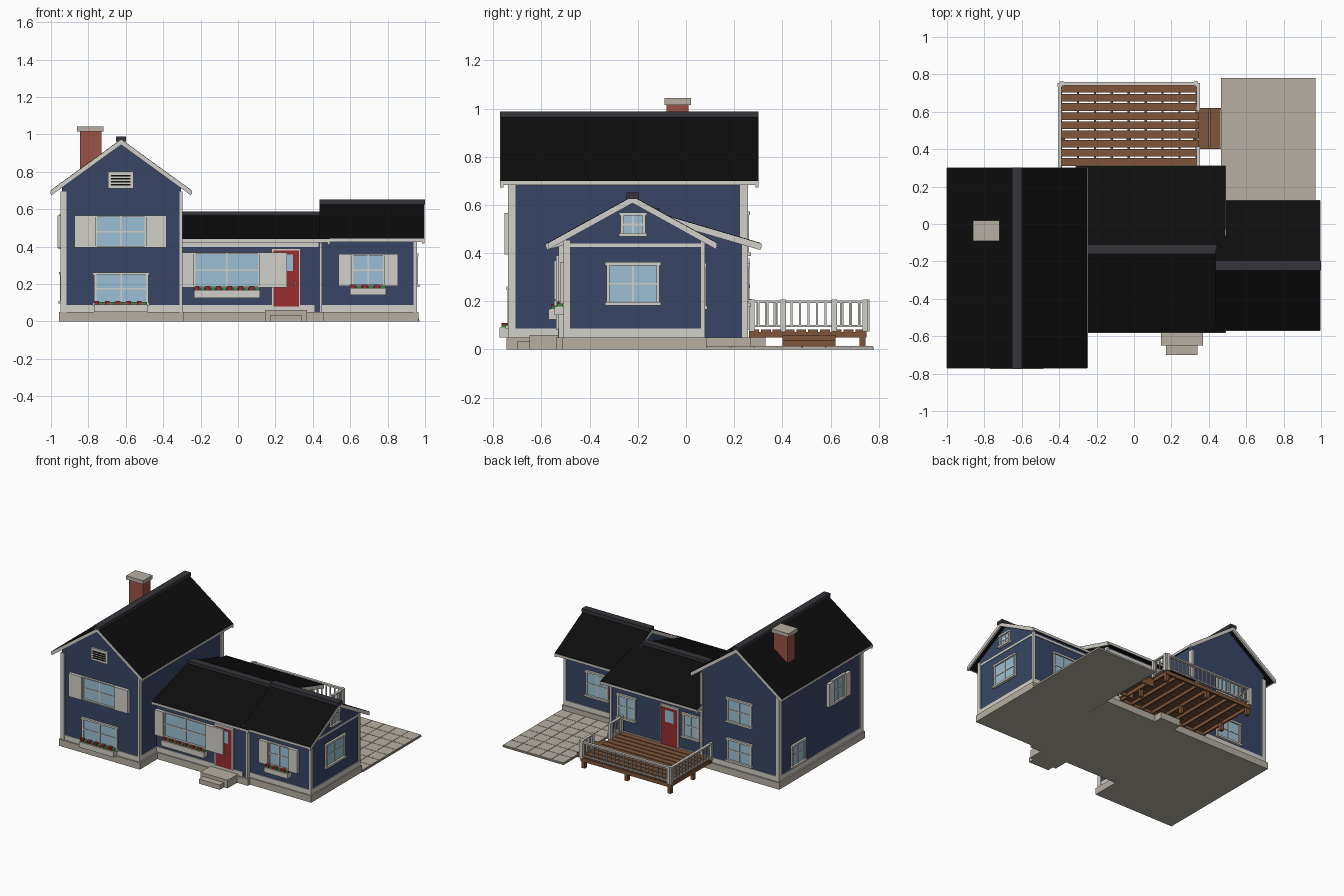
import bpy, bmesh

if bpy.data.objects.get("Cube"):
    bpy.data.objects.remove(bpy.data.objects["Cube"])


def material(name, r, g, b):
    m = bpy.data.materials.new(name)
    m.use_nodes = True
    m.diffuse_color = (r, g, b, 1)
    m.node_tree.nodes["Principled BSDF"].inputs["Base Color"].default_value = (r, g, b, 1)
    return m


navy = material("navy siding", .04, .06, .13)
white = material("off white trim", .65, .63, .58)
black = material("black shingles", .004, .004, .004)
slate = material("dark grey ridge", .035, .035, .042)
stone = material("tan stone", .47, .43, .36)
wood = material("brown wood", .21, .09, .04)
brick = material("red brick", .33, .085, .06)
glass = material("pale blue glass", .33, .53, .66)
red = material("deep red", .32, .025, .03)
green = material("leaf green", .06, .22, .05)


def finish(name, bm, mat):
    bmesh.ops.recalc_face_normals(bm, faces=bm.faces)
    me = bpy.data.meshes.new(name)
    bm.to_mesh(me)
    bm.free()
    me.materials.append(mat)
    bpy.context.collection.objects.link(bpy.data.objects.new(name, me))


def part(name, mat, boxes):
    """One mesh from boxes given as (x0, x1, y0, y1, z0, z1)."""
    bm = bmesh.new()
    for x0, x1, y0, y1, z0, z1 in boxes:
        for v in bmesh.ops.create_cube(bm, size=1)["verts"]:
            v.co = (x1 if v.co.x > 0 else x0, y1 if v.co.y > 0 else y0, z1 if v.co.z > 0 else z0)
    finish(name, bm, mat)


def extrude(name, mat, profile, axis, lo, hi):
    """Extrude a (u, z) profile along x or y."""
    bm = bmesh.new()
    place = (lambda u, t, z: (t, u, z)) if axis == "x" else (lambda u, t, z: (u, t, z))
    a, b = ([bm.verts.new(place(u, t, z)) for u, z in profile] for t in (lo, hi))
    bm.faces.new(a)
    bm.faces.new(b)
    n = len(a)
    for i in range(n):
        bm.faces.new((a[i], a[(i + 1) % n], b[(i + 1) % n], b[i]))
    finish(name, bm, mat)


def block(name, axis, ridge, half, top, eave, roof_span, wall, wall_span, cap_span):
    """Gabled wall body with roof, rake boards, fascias and ridge cap."""
    def height(u):
        return top - (top - eave) * abs(u - ridge) / half

    def chevron(drop, thick):
        us = (ridge - half, ridge, ridge + half)
        return ([(u, height(u) - drop) for u in us]
                + [(u, height(u) - drop - thick) for u in reversed(us)])

    w0, w1 = wall
    body = [(w0, .05), (w1, .05)] + [(u, height(u) - .015) for u in (w1, ridge, w0)]
    extrude(name + "_walls", navy, body, axis, *wall_span)
    lo, hi = roof_span
    extrude(name + "_roof", black, chevron(0, .018), axis, lo, hi)
    for tag, t in (("start", lo), ("end", hi)):
        s = .012 if t == lo else -.012
        extrude(f"{name}_rake_{tag}", white, chevron(.003, .027), axis, t - s / 6, t + s)
    for tag, u in (("low", ridge - half), ("high", ridge + half)):
        fascia = [(u - .003, eave - .02), (u + .003, eave - .02), (u + .003, eave - .003), (u - .003, eave - .003)]
        extrude(f"{name}_fascia_{tag}", white, fascia, axis, lo, hi)
    cap = [(ridge - .026, top - .012), (ridge + .026, top - .012), (ridge + .026, top + .014), (ridge - .026, top + .014)]
    extrude(name + "_ridge_cap", slate, cap, axis, *cap_span)


# Three house volumes
block("main_house", "y", -.625, .375, .974, .702, (-.77, .3), (-.94, -.305), (-.73, .25), (-.772, .302))
block("middle_house", "x", -.135, .445, .573, .442, (-.31, .49), (-.525, .25), (-.31, .445), (-.3, .44))
block("side_wing", "x", -.222, .348, .637, .445, (.437, .995), (-.5, .07), (.445, .95), (.437, 1.0))

# Foundation and entrance steps
part("foundation", stone, [(-.957, -.288, -.746, .267, 0, .05), (-.3, .46, -.54, .267, 0, .05),
                           (.44, .965, -.515, .085, 0, .05)])
part("front_steps", stone, [(.145, .37, -.65, -.53, 0, .06), (.17, .34, -.7, -.64, 0, .035)])
part("back_step", stone, [(-.13, .04, .26, .33, 0, .05)])

# Base boards, corner boards and friezes
e = .006
part("base_boards", white, [(-.94 - e, -.305 + e, -.73 - e, .25 + e, .05, .087),
                            (-.3, .41, -.525 - e, .25 + e, .05, .087),
                            (.45, .95 + e, -.5 - e, .07 + e, .05, .087)])
part("main_corner_boards", white,
     [(x0, x1, y0, y1, .05, .695) for x0, x1 in ((-.948, -.918), (-.314, -.297))
      for y0, y1 in ((-.738, -.705), (.222, .258))])
part("wing_corner_boards", white, [(.937, .957, -.508, -.48, .05, .455), (.937, .957, .06, .078, .05, .455),
                                   (.438, .45, -.53, -.495, .05, .44), (.435, .452, .23, .257, .05, .44)])
part("friezes", white, [(-.3, .43, -.532, .257, .398, .43), (.45, .953, -.506, .076, .425, .44)])

# Chimney
part("chimney", brick, [(-.845, -.73, -.08, .01, .7, 1.02)])
part("chimney_cap", stone, [(-.86, -.72, -.09, .02, 1.015, 1.043)])


def on_wall(face, plane, u0, u1, o0, o1, z0, z1):
    """Box on a wall: u runs along it, o outwards."""
    s = 1 if face in ("right", "back") else -1
    a, b = sorted((plane + s * o0, plane + s * o1))
    return (a, b, u0, u1, z0, z1) if face in ("left", "right") else (u0, u1, a, b, z0, z1)


def window(name, face, plane, u0, u1, z0, z1, shutter=0, trim=.014):
    def box(*b):
        return on_wall(face, plane, *b)
    um, zm, t = (u0 + u1) / 2, (z0 + z1) / 2, trim
    part(name + "_glass", glass, [box(u0, u1, 0, .005, z0, z1)])
    part(name + "_frame", white, [
        box(u0 - t, u0, 0, .012, z0, z1), box(u1, u1 + t, 0, .012, z0, z1),
        box(u0 - t - .006, u1 + t + .006, 0, .016, z1, z1 + t),
        box(u0 - t - .006, u1 + t + .006, 0, .02, z0 - t, z0),
        box(um - .004, um + .004, 0, .009, z0, z1), box(u0, u1, 0, .009, zm - .004, zm + .004)])
    if shutter:
        part(name + "_shutters", white, [box(u0 - .008 - shutter, u0 - .008, 0, .024, z0 - .008, z1 + .008),
                                         box(u1 + .008, u1 + .008 + shutter, 0, .024, z0 - .008, z1 + .008)])


def planter(name, plane, u0, u1, z0, z1):
    part(name, white, [on_wall("front", plane, u0, u1, 0, .045, z0, z1)])
    n = max(5, round((u1 - u0) / .03))
    step = (u1 - u0) / n
    for tag, mat, first in (("flowers", red, 0), ("leaves", green, 1)):
        part(f"{name}_{tag}", mat, [
            on_wall("front", plane, u0 + i * step + .002, u0 + (i + 1) * step - .002, .01, .036,
                    z1 - .005, z1 + (.02 if mat == red else .014)) for i in range(first, n, 2)])


def door(name, face, plane, u0, u1, z0, z1):
    def box(*b):
        return on_wall(face, plane, *b)
    um, g = (u0 + u1) / 2, (u1 - u0) * .27
    part(name, red, [box(u0, u1, 0, .01, z0, z1)])
    part(name + "_frame", white, [box(u0 - .01, u0, 0, .014, z0, z1 + .012), box(u1, u1 + .01, 0, .014, z0, z1 + .012),
                                  box(u0, u1, 0, .014, z1, z1 + .012)])
    part(name + "_glass", glass, [box(um - g, um + g, 0, .014, z1 - .11, z1 - .02)])
    part(name + "_knob", stone, [box(u1 - .022, u1 - .012, 0, .022, z0 + .12, z0 + .13)])


# Front openings
window("upper_front_window", "front", -.73, -.755, -.5, .402, .558, .11, .008)
window("lower_front_window", "front", -.73, -.757, -.493, .1, .247)
planter("lower_planter", -.73, -.77, -.485, .05, .09)
window("middle_front_window", "front", -.525, -.228, .108, .188, .36, .145, .008)
planter("middle_planter", -.525, -.235, .117, .125, .167)
window("wing_front_window", "front", -.5, .617, .775, .197, .352, .072, .008)
planter("wing_planter", -.5, .598, .79, .142, .178)
door("front_door", "front", -.525, .19, .325, .08, .378)

# Gable vent with dark slots
part("gable_vent", white, [on_wall("front", -.73, -.695, -.558, 0, .012, .71, .802)])
part("vent_slots", black, [on_wall("front", -.73, -.678, -.574, 0, .015, z, z + .009)
                           for z in (.726, .742, .758, .774)])

# Side and back openings
window("wing_side_window", "right", .95, -.317, -.123, .197, .348)
window("wing_attic_window", "right", .95, -.258, -.182, .483, .555)
window("left_upper_window", "left", -.94, -.5, -.38, .402, .558, .06)
window("left_lower_window", "left", -.94, -.04, .09, .11, .25)
window("back_upper_window", "back", .25, -.71, -.53, .402, .558)
window("back_lower_window", "back", .25, -.71, -.53, .11, .255)
window("back_kitchen_window", "back", .25, -.275, -.165, .19, .345)
window("back_middle_window", "back", .25, .25, .375, .19, .345)
window("wing_back_window", "back", .07, .6, .76, .18, .345)
door("back_door", "back", .25, -.11, .02, .08, .365)

# Deck boards, joists and supports
part("deck_boards", wood, [(-.4, .345, .262 + i * .049, .303 + i * .049, .073, .083) for i in range(10)])
part("deck_joists", wood, [(x - .006, x + .006, .265, .745, .05, .073)
                           for x in [-.39 + i * .0905 for i in range(9)]])
part("deck_rims", wood, [(-.4, .345, .74, .75, .05, .078), (-.4, .345, .262, .27, .05, .073)])
part("deck_supports", wood, [(x, x + .025, y, y + .025, 0, .06) for x in (-.395, -.04, .315) for y in (.45, .72)])

# Deck stairs
part("deck_stairs", wood, [(.345, .402, .405, .615, .05, .06), (.406, .462, .405, .615, .026, .036),
                           (.345, .405, .4, .407, 0, .06), (.345, .405, .613, .62, 0, .06),
                           (.4, .465, .4, .407, 0, .036), (.4, .465, .613, .62, 0, .036),
                           (.398, .403, .405, .615, 0, .05), (.457, .462, .405, .615, 0, .026)])

# Deck railing
runs = [("y", -.397, .262, .755), ("y", .343, .262, .415), ("y", .343, .605, .755), ("x", .75, -.397, .343)]
rails, balusters, posts = [], [], []
for axis, c, lo, hi in runs:
    def along(a, b, w, z0, z1):
        return (a, b, c - w, c + w, z0, z1) if axis == "x" else (c - w, c + w, a, b, z0, z1)
    rails += [along(lo, hi, .01, .192, .203), along(lo, hi, .006, .092, .101)]
    n = round((hi - lo) / .036)
    balusters += [along(p - .004, p + .004, .004, .095, .195) for p in [lo + (hi - lo) * i / n for i in range(1, n)]]
    posts += [along(p - .011, p + .011, .011, .075, .207) for p in (lo + .011, hi - .011)]
part("railing_rails", white, rails)
part("railing_balusters", white, balusters)
part("railing_posts", white, posts)

# Paved patio
part("patio_base", stone, [(.465, .97, .085, .78, 0, .008)])
part("patio_tiles", stone, [(.467 + i * .1005, .565 + i * .1005, .087 + j * .099, .183 + j * .099, .006, .015)
                            for i in range(5) for j in range(7)])
